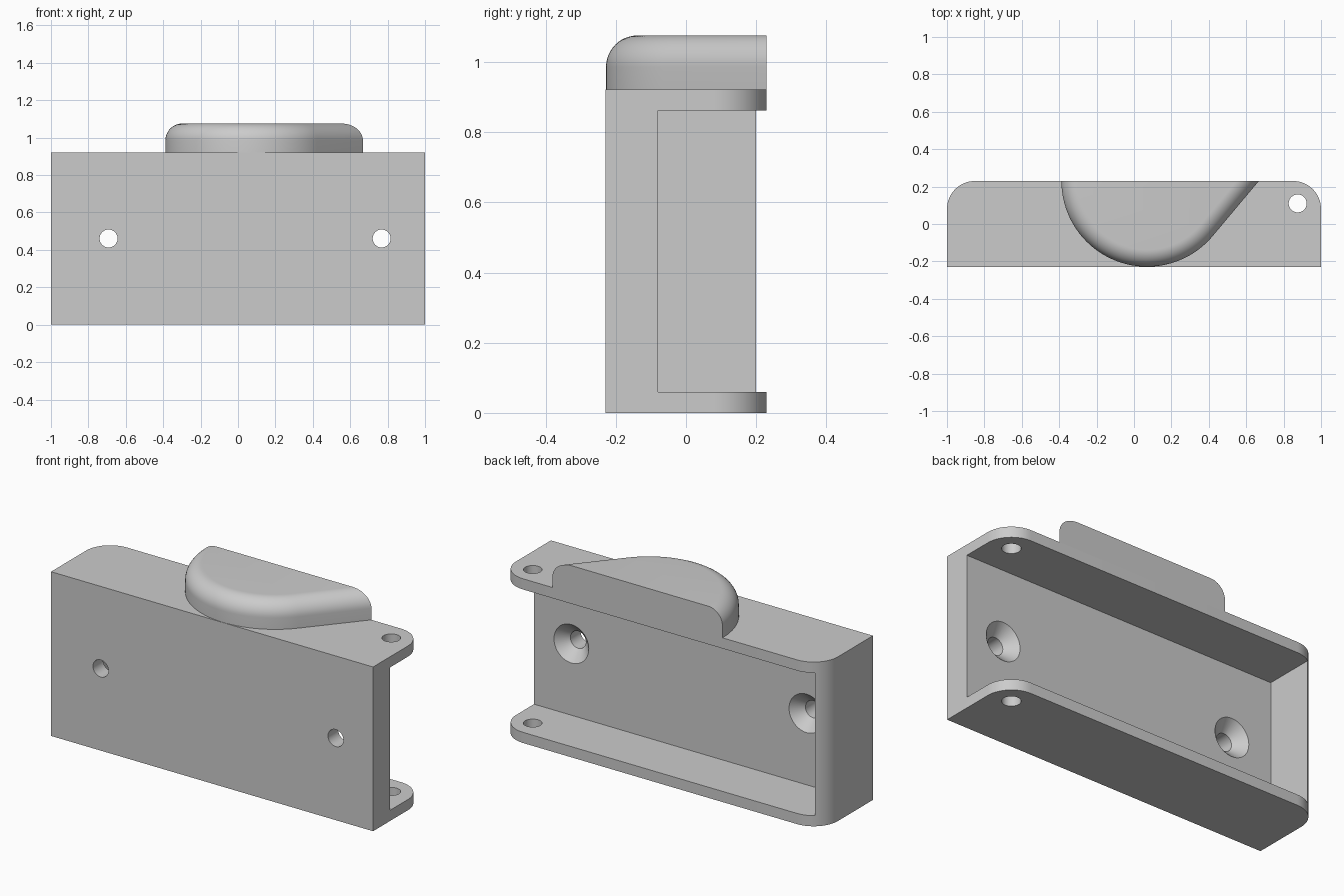
import bpy
import bmesh
from math import cos, sin, radians, pi

if "Cube" in bpy.data.objects:
    bpy.data.objects.remove(bpy.data.objects["Cube"], do_unlink=True)

W, D, H = 1.0, 0.23, 0.922      # half width, half depth, body height
WALL, FLOOR_Y = 0.06, -0.08     # wall thickness, inner face of front plate
CORNER = 0.15                   # rear corner radius

grey = bpy.data.materials.new("light_grey")
grey.use_nodes = True
colour = (0.6, 0.6, 0.6, 1)
grey.diffuse_color = colour
grey.node_tree.nodes["Principled BSDF"].inputs["Base Color"].default_value = colour


def loft(name, rings):
    """Solid skinned through closed rings of equal point count."""
    bm = bmesh.new()
    loops = [[bm.verts.new(p) for p in ring] for ring in rings]
    n = len(loops[0])
    for a, b in zip(loops, loops[1:]):
        for i in range(n):
            j = (i + 1) % n
            bm.faces.new((a[i], a[j], b[j], b[i]))
    bm.faces.new(loops[0][::-1])
    bm.faces.new(loops[-1])
    bmesh.ops.recalc_face_normals(bm, faces=bm.faces)
    mesh = bpy.data.meshes.new(name)
    bm.to_mesh(mesh)
    bm.free()
    mesh.materials.append(grey)
    obj = bpy.data.objects.new(name, mesh)
    bpy.context.collection.objects.link(obj)
    return obj


def arc(cx, cy, r, start, end, steps):
    angles = [radians(start + (end - start) * i / steps) for i in range(steps + 1)]
    return [(cx + r * cos(a), cy + r * sin(a)) for a in angles]


def prism(name, outline, z0, z1):
    return loft(name, [[(x, y, z) for x, y in outline] for z in (z0, z1)])


def circle(r):
    return arc(0, 0, r, 0, 360, 48)[:-1]


def cut(target, cutter):
    cutter.hide_render = True
    mod = target.modifiers.new("cut", "BOOLEAN")
    mod.operation, mod.solver, mod.object = "DIFFERENCE", "EXACT", cutter
    bpy.context.view_layer.objects.active = target
    bpy.ops.object.modifier_apply(modifier=mod.name)
    bpy.data.objects.remove(cutter, do_unlink=True)


def smooth(obj):
    bpy.ops.object.select_all(action="DESELECT")
    obj.select_set(True)
    bpy.context.view_layer.objects.active = obj
    bpy.ops.object.shade_smooth_by_angle(angle=radians(30))


# Housing with rounded rear corners
cx, cy = W - CORNER, D - CORNER
outline = ([(-W, -D), (W, -D)] + arc(cx, cy, CORNER, 0, 90, 16)
           + arc(-cx, cy, CORNER, 90, 180, 16))
housing = prism("housing", outline, 0, H)

# Cavity, open at the back and at the left end
x0, x1 = WALL - W, W + 0.5
cavity = [(x0, FLOOR_Y), (x1, FLOOR_Y), (x1, 1), (x0, 1)]
cut(housing, prism("cavity_cutter", cavity, WALL, H - WALL))

# Pin hole through both flanges
pin = [(x + 0.875, y + 0.11) for x, y in circle(0.048)]
cut(housing, prism("pin_cutter", pin, -0.1, H + 0.1))

# Countersunk screw holes through the front plate
HOLE, SINK = 0.048, 0.108
for x in (-0.692, 0.768):
    profile = [(-D - 0.1, HOLE), (FLOOR_Y - SINK + HOLE, HOLE),
               (FLOOR_Y, SINK), (FLOOR_Y + 0.02, SINK)]
    rings = [[(x + u, y, H / 2 + v) for u, v in circle(r)] for y, r in profile]
    cut(housing, loft("screw_cutter", rings))
smooth(housing)

# Top boss: half round with a tangent flank and a rounded upper edge
RADIUS, TOP, FILLET, LEAN = 0.458, 1.076, 0.09, 40


def boss_ring(r, z):
    pts = arc(0.07, D, r, 180, 360 - LEAN, 56)
    pts.append((0.07 + r / cos(radians(LEAN)), D))
    return [(x, y, z) for x, y in pts]


rings = [boss_ring(RADIUS, H)]
for i in range(13):
    a = pi / 2 * i / 12
    rings.append(boss_ring(RADIUS - FILLET * (1 - cos(a)),
                           TOP - FILLET * (1 - sin(a))))
smooth(loft("top_boss", rings))
